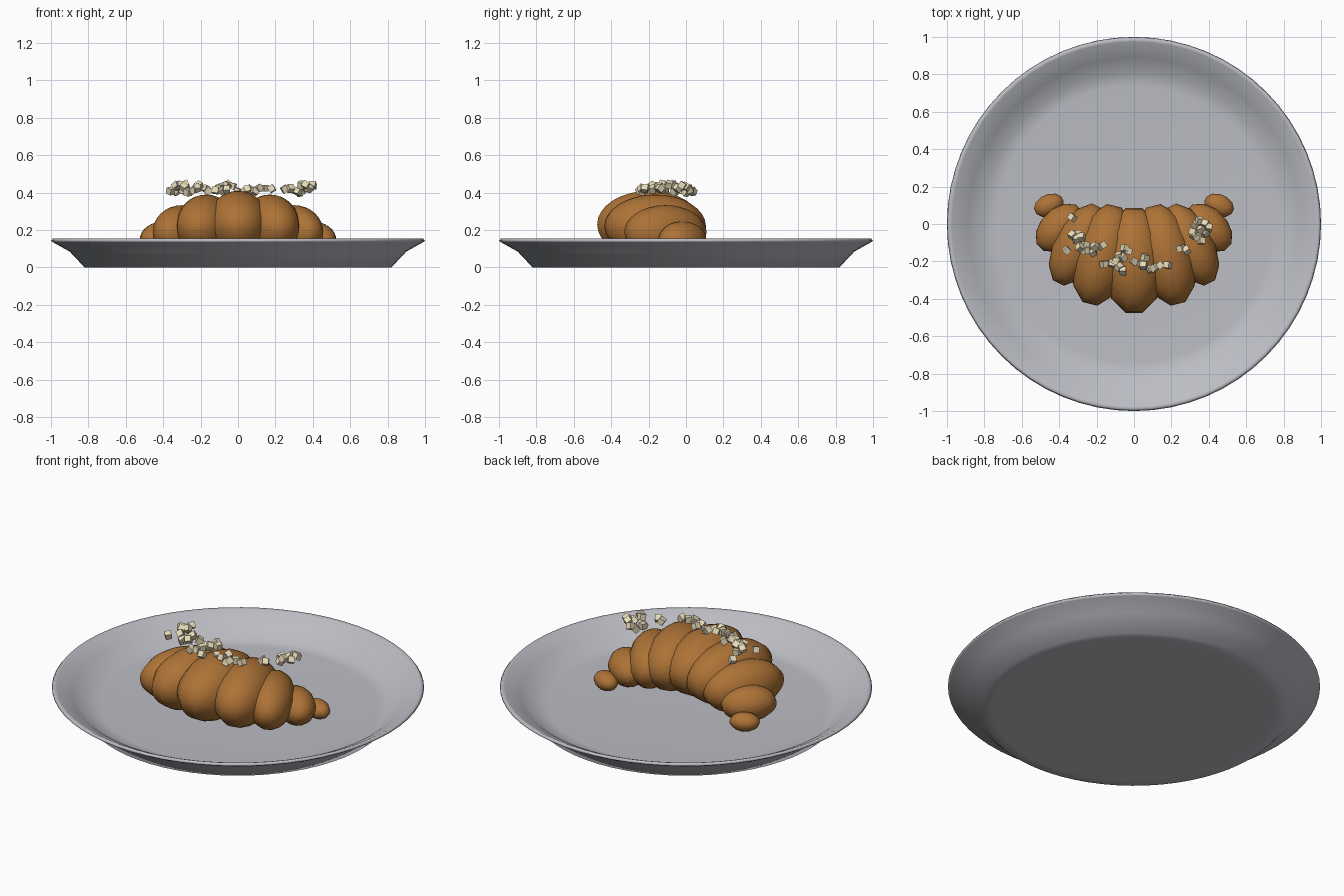
import bpy, bmesh, math, random
from mathutils import Matrix, Vector, Euler

if "Cube" in bpy.data.objects:
    bpy.data.objects.remove(bpy.data.objects["Cube"])

random.seed(4)


def material(name, rgb):
    m = bpy.data.materials.new(name)
    m.diffuse_color = (*rgb, 1)
    m.use_nodes = True
    m.node_tree.nodes["Principled BSDF"].inputs["Base Color"].default_value = m.diffuse_color
    return m


def finish(name, bm, mat, smooth):
    bmesh.ops.recalc_face_normals(bm, faces=bm.faces)
    me = bpy.data.meshes.new(name)
    bm.to_mesh(me)
    bm.free()
    me.materials.append(mat)
    for p in me.polygons:
        p.use_smooth = smooth
    ob = bpy.data.objects.new(name, me)
    bpy.context.collection.objects.link(ob)
    return ob


grey = material("plate_grey", (0.50, 0.51, 0.55))
crust = material("baked_crust", (0.42, 0.17, 0.037))
cream = material("crumb_cream", (0.80, 0.70, 0.48))

# Plate: closed profile (radius, height) spun around z
profile = [(0, 0), (0.76, 0), (0.82, 0), (0.90, 0.085), (0.99, 0.135),
           (1.0, 0.142), (0.99, 0.155), (0.975, 0.15), (0.89, 0.105),
           (0.81, 0.045), (0.74, 0.04), (0, 0.04)]
bm = bmesh.new()
verts = [bm.verts.new((r, 0, z)) for r, z in profile]
edges = [bm.edges.new(pair) for pair in zip(verts, verts[1:])]
bmesh.ops.spin(bm, geom=verts + edges, cent=(0, 0, 0), axis=(0, 0, 1),
               angle=math.tau, steps=64, use_duplicate=False)
bmesh.ops.remove_doubles(bm, verts=bm.verts, dist=0.0005)
finish("plate", bm, grey, True)


# Pastry: overlapping ellipsoid rolls fanned along a crescent
def roll(name, x, y, z, width, length, height, turn):
    bm = bmesh.new()
    bmesh.ops.create_uvsphere(bm, u_segments=12, v_segments=16, radius=1,
                              matrix=Matrix.Rotation(math.radians(15), 4, 'Z'))
    k = 1 / math.cos(math.radians(15))
    bm.transform(Matrix.Translation((x, y, z))
                 @ Matrix.Rotation(math.radians(turn), 4, 'Z')
                 @ Matrix.Diagonal((width * k, length * k, height, 1)))
    finish(name, bm, crust, True)


roll("middle_roll", 0, -0.195, 0.23, 0.165, 0.28, 0.18, 0)
rolls = [("inner_roll", 0.17, -0.165, 0.22, 0.15, 0.27, 0.17, 14),
         ("outer_roll", 0.30, -0.11, 0.19, 0.122, 0.23, 0.143, 27),
         ("end_roll", 0.397, -0.02, 0.148, 0.10, 0.148, 0.098, 45),
         ("tip", 0.455, 0.10, 0.098, 0.057, 0.08, 0.052, 66)]
for side, label in ((1, "right"), (-1, "left")):
    for part, x, y, z, w, l, h, turn in rolls:
        roll(f"{label}_{part}", side * x, y, z, w, l, h, side * turn)

# Crumbs: small tumbled cubes scattered in clusters above the crust
spots = [(-.33, .035), (-.33, -.06), (-.30, -.05), (-.28, -.07), (-.36, -.14),
         (-.31, -.08), (-.29, -.125), (-.26, -.11), (-.24, -.14), (-.21, -.12),
         (-.17, -.115), (-.27, -.14), (-.22, -.15), (-.16, -.215), (-.12, -.21),
         (-.10, -.20), (-.08, -.23), (-.06, -.25), (-.08, -.17), (-.05, -.13),
         (-.03, -.145), (-.06, -.18), (0, -.20), (.03, -.21), (.05, -.22),
         (.06, -.18), (.09, -.24), (.11, -.235), (.14, -.22), (.18, -.22),
         (.25, -.13), (.28, -.14), (.31, -.04), (.33, 0), (.35, .02),
         (.38, 0), (.40, -.02), (.36, -.03), (.38, -.045), (.34, -.07),
         (.36, -.09), (.32, -.06)]
bm = bmesh.new()
for x, y in spots:
    spin = Euler([random.uniform(0, math.tau) for _ in range(3)]).to_matrix().to_4x4()
    z = random.uniform(0.40, 0.445)
    bmesh.ops.create_cube(bm, size=0.034, matrix=Matrix.Translation((x, y, z)) @ spin)
finish("crumbs", bm, cream, False)
